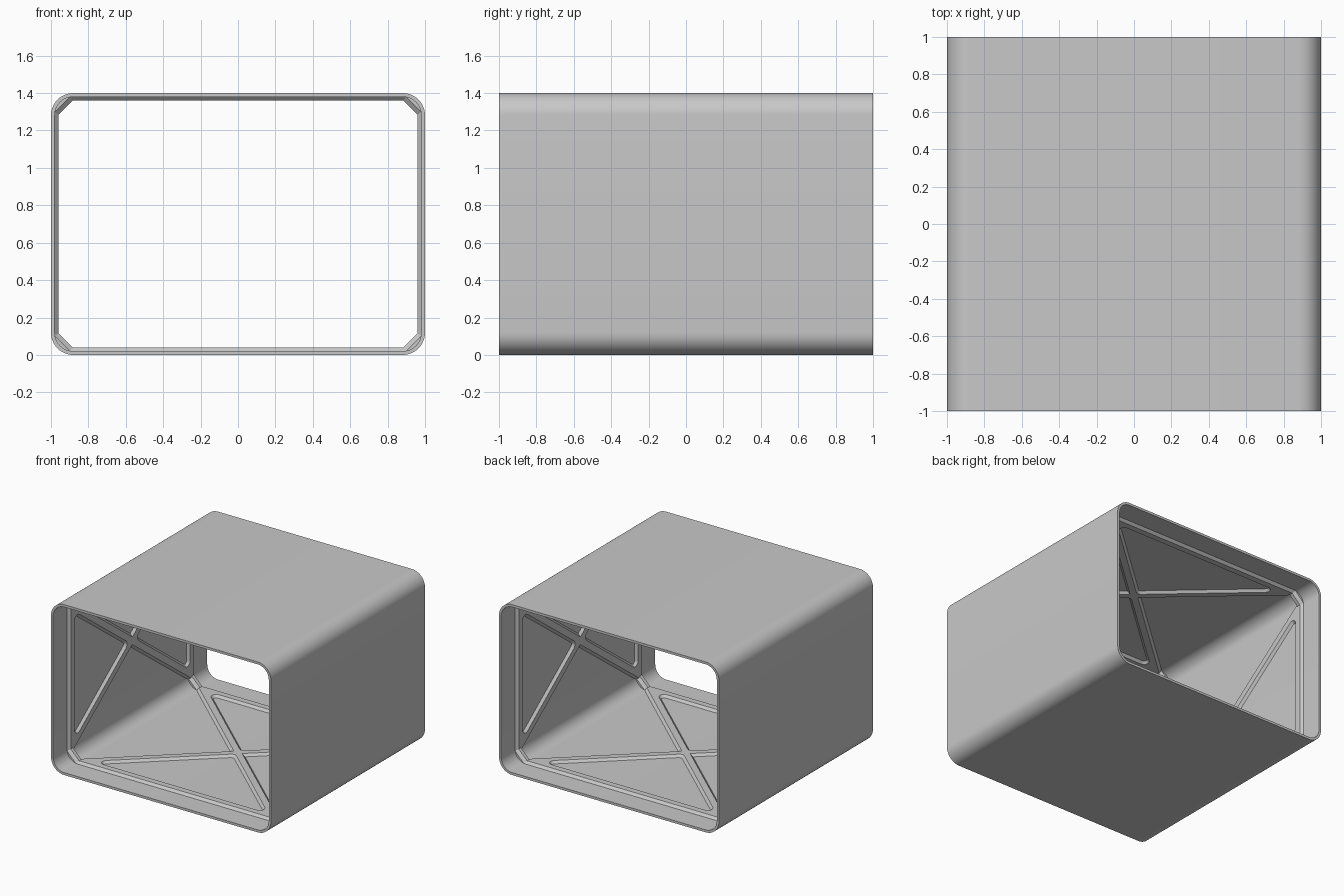
import bpy, bmesh
from math import pi, cos, sin, atan2, hypot, radians
from mathutils import Matrix, Vector

cube = bpy.data.objects.get("Cube")
if cube:
    bpy.data.objects.remove(cube, do_unlink=True)

HALF_W, HALF_H, HALF_D = 1.0, 0.7, 1.0   # outer half sizes
WALL, RIB, RADIUS = 0.02, 0.02, 0.12     # wall, rib height, corner radius

grey = bpy.data.materials.new("plain grey")
grey.use_nodes = True
grey.diffuse_color = (0.58, 0.58, 0.58, 1)
grey.node_tree.nodes["Principled BSDF"].inputs["Base Color"].default_value = grey.diffuse_color


def loft(name, loops, matrix):
    """Join equal-length loops into a closed band, with the last meeting the first."""
    bm = bmesh.new()
    rows = [[bm.verts.new(p) for p in loop] for loop in loops]
    n = len(loops[0])
    for r, row in enumerate(rows):
        nxt = rows[(r + 1) % len(rows)]
        for i in range(n):
            j = (i + 1) % n
            bm.faces.new((row[i], row[j], nxt[j], nxt[i]))
    bmesh.ops.remove_doubles(bm, verts=bm.verts, dist=1e-5)
    bmesh.ops.recalc_face_normals(bm, faces=bm.faces)
    bm.transform(matrix)
    mesh = bpy.data.meshes.new(name)
    bm.to_mesh(mesh)
    bm.free()
    mesh.materials.append(grey)
    obj = bpy.data.objects.new(name, mesh)
    bpy.context.collection.objects.link(obj)
    bpy.ops.object.select_all(action='DESELECT')
    obj.select_set(True)
    bpy.context.view_layer.objects.active = obj
    bpy.ops.object.shade_smooth_by_angle(angle=radians(30))
    return obj


def rounded_rect(inset, y, steps=12):
    r = RADIUS - inset
    pts = []
    for k, (sx, sz) in enumerate([(1, 1), (-1, 1), (-1, -1), (1, -1)]):
        for s in range(steps + 1):
            a = (k + s / steps) * pi / 2
            pts.append(Vector((sx * (HALF_W - RADIUS) + r * cos(a), y,
                               sz * (HALF_H - RADIUS) + r * sin(a))))
    return pts


def octagon(inset, cut, y):
    w, h = HALF_W - inset, HALF_H - inset
    pts = []
    for sx, sz in [(1, 1), (-1, 1), (-1, -1), (1, -1)]:
        pair = [Vector((sx * w, y, sz * (h - cut))), Vector((sx * (w - cut), y, sz * h))]
        pts += pair if sx * sz > 0 else pair[::-1]
    return pts


lift = Matrix.Translation((0, 0, HALF_H))

# Open sleeve with rounded corners
loft("outer_sleeve", [rounded_rect(0, -HALF_D), rounded_rect(0, HALF_D),
                      rounded_rect(WALL, HALF_D), rounded_rect(WALL, -HALF_D)], lift)

# Inner rings with chamfered corners
for side, name in ((-1, "front_ring"), (1, "back_ring")):
    loft(name, [octagon(0.01, 0.064, side * 0.82),
                octagon(WALL, 0.082, side * 0.82),
                octagon(WALL + RIB, 0.075, side * 0.80),
                octagon(WALL + RIB, 0.075, side * 0.77),
                octagon(WALL, 0.082, side * 0.75),
                octagon(0.01, 0.064, side * 0.75)], lift)


def brace_loops(reach, spread):
    """Half of a cross brace around one rounded triangular pocket."""
    run, end, pocket_r, steps = 0.78, 0.77, 0.04, 6
    length = hypot(spread, run)
    slope = spread / run
    gap = 0.025 + pocket_r
    apex = gap * length / spread
    base = 0.75 - pocket_r
    corner = (base - apex) * slope
    tilt = atan2(spread, run)
    # Arc centre, start angle and end angle of each pocket corner
    arcs = [((-corner, -base), pi - tilt, 1.5 * pi),
            ((corner, -base), -pi / 2, tilt),
            ((0, -apex), tilt, pi - tilt)]

    def pocket(r, depth):
        pts = []
        for (cu, cv), a0, a1 in arcs:
            for s in range(steps + 1):
                a = a0 + (a1 - a0) * s / steps
                pts.append(Vector((cu + r * cos(a), cv + r * sin(a), depth - reach)))
        return pts

    def outline(half, depth):
        notch = half * length / run
        foot = notch + end * slope
        pts = [(-foot, -end)] * (steps + 1) + [(foot, -end)] * (steps + 1)
        pts += [(notch, 0)] * (steps // 2 + 1) + [(-notch, 0)] * (steps // 2)
        return [Vector((u, v, depth - reach)) for u, v in pts]

    top, low = WALL + RIB, WALL - 0.002
    return [pocket(pocket_r - 0.02, low), pocket(pocket_r, top),
            outline(0.025, top), outline(0.045, low)]


# Cross braces on all four walls, mirrored front to back
for k, wall in enumerate(("floor", "right", "top", "left")):
    reach, spread = (HALF_W, 0.58) if k % 2 else (HALF_H, 0.87)
    turn = lift @ Matrix.Rotation(k * pi / 2, 4, 'Y')
    for side, end_name in ((1, "front"), (-1, "back")):
        mirror = Matrix.Diagonal((1, side, 1, 1))
        loops = [[mirror @ p for p in loop] for loop in brace_loops(reach, spread)]
        loft(f"{wall}_{end_name}_brace", loops, turn)
